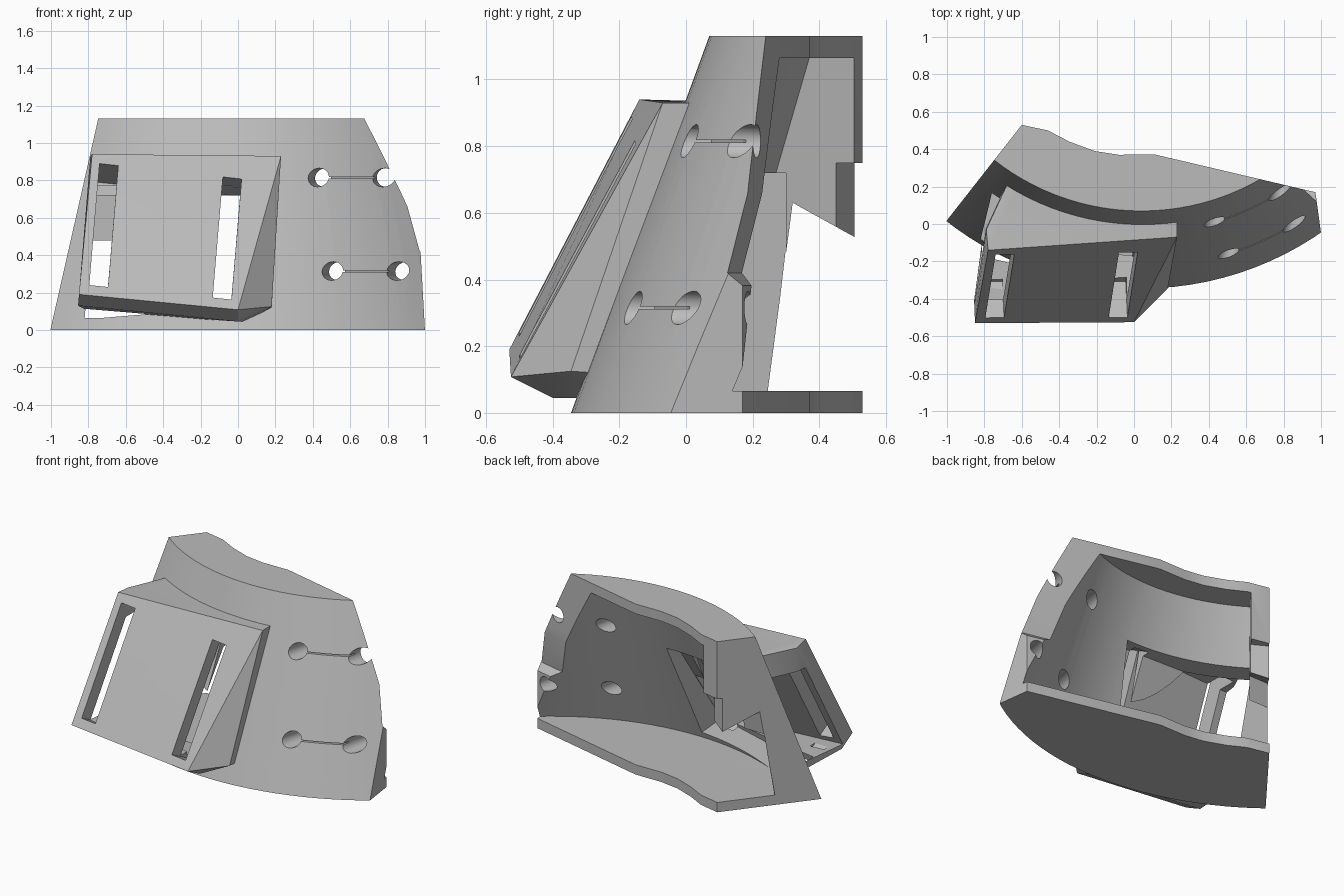
import bpy, bmesh, math
from mathutils import Vector

cube = bpy.data.objects.get("Cube")
if cube:
    bpy.data.objects.remove(cube)

grey = bpy.data.materials.new("plain_grey")
grey.use_nodes = True
COLOUR = (0.5, 0.5, 0.5, 1)
grey.diffuse_color = COLOUR
grey.node_tree.nodes["Principled BSDF"].inputs["Base Color"].default_value = COLOUR

HEIGHT, PLATE, WALL = 1.13, 0.065, 0.14
AXIS = (0.04, 1.345)


def finish(name, bm):
    bmesh.ops.recalc_face_normals(bm, faces=bm.faces)
    mesh = bpy.data.meshes.new(name)
    bm.to_mesh(mesh)
    bm.free()
    mesh.materials.append(grey)
    obj = bpy.data.objects.new(name, mesh)
    bpy.context.collection.objects.link(obj)
    return obj


def hull(name, points):
    bm = bmesh.new()
    for p in points:
        bm.verts.new(p)
    bmesh.ops.convex_hull(bm, input=bm.verts)
    bmesh.ops.dissolve_limit(bm, angle_limit=0.01, verts=bm.verts, edges=bm.edges)
    return finish(name, bm)


def prism(name, outline, z0, z1):
    bm = bmesh.new()
    face = bm.faces.new([bm.verts.new((x, y, z0)) for x, y in outline])
    new = bmesh.ops.extrude_face_region(bm, geom=[face])["geom"]
    bmesh.ops.translate(bm, verts=[v for v in new if isinstance(v, bmesh.types.BMVert)],
                        vec=(0, 0, z1 - z0))
    return finish(name, bm)


def radius(z):
    return 1.69 - 0.367 * z


def frustum(name, inset, z0, z1):
    bm = bmesh.new()
    bmesh.ops.create_cone(bm, cap_ends=True, segments=120, radius1=radius(z0) - inset,
                          radius2=radius(z1) - inset, depth=z1 - z0)
    bmesh.ops.translate(bm, verts=bm.verts, vec=(*AXIS, (z0 + z1) / 2))
    return finish(name, bm)


def combine(target, tool, operation="DIFFERENCE"):
    mod = target.modifiers.new("cut", "BOOLEAN")
    mod.operation, mod.object, mod.solver = operation, tool, "EXACT"
    bpy.context.view_layer.objects.active = target
    bpy.ops.object.modifier_apply(modifier=mod.name)
    bpy.data.objects.remove(tool)


def cone_y(x, z):
    return AXIS[1] - math.sqrt(radius(z) ** 2 - (x - AXIS[0]) ** 2)


def back_y(x):
    return 0.398 - 0.235 * x


def plate_y(x, z):
    return -0.53 + 0.048 * (x + 0.85) + 0.515 * (z - 0.19)


# Curved body: leaning cone trimmed by the upright footprint
body = frustum("curved_bracket", 0, 0, HEIGHT)
footprint = [(-1.6, -0.745), (1.1, -0.78), (1, -0.05), (0.97, 0.17), (0.11, 0.372),
             (-0.08, 0.37), (-0.21, 0.39), (-0.345, 0.44), (-0.46, 0.5), (-0.6, 0.53)]
combine(body, prism("footprint", footprint, -0.1, HEIGHT + 0.1), "INTERSECT")

# Slanted front box, hollow and open on one side
box = hull("front_box", [
    (-0.85, -0.53, 0.19), (0, -0.525, 0.108), (0.18, -0.345, 0.125), (0.23, -0.07, 0.93),
    (-0.78, -0.14, 0.94), (-0.855, -0.41, 0.13), (-0.79, -0.03, 0.925), (0.23, 0.05, 0.93),
    (-0.66, 0.25, 0.93), (0.18, -0.2, 0.115), (0.05, -0.25, 0.045), (0, -0.4, 0.045),
    (-0.8, 0, 0.1)])
inside = []
for x, z in [(-1.2, 0.17), (0, 0.125), (0.1, 0.77), (-1.2, 0.77)]:
    inside += [(x, plate_y(x, z) + 0.125, z), (x, 0.6, z)]
combine(box, hull("box_inside", inside))
combine(body, box, "UNION")

# Main cavity between the floor and the top plate
cavity = frustum("cavity", WALL, PLATE, HEIGHT - PLATE)
limits = [(-1.59, -0.91), (1.8, -0.91), (1.8, 3.4), (1.79, 3.41)]
combine(cavity, prism("cavity_limits", limits[:3] + [(-0.48 + 0.617 * 3.7, 0.505 + 0.787 * 3.7)],
                      -0.1, HEIGHT + 0.1), "INTERSECT")
combine(body, cavity)

# Window from the cavity into the box
combine(body, hull("window", [
    (-0.82, -0.2, PLATE), (0, -0.37, 0.12), (0.1, -0.03, 0.72), (-0.76, 0, 0.72),
    (-0.82, 0.3, PLATE), (0, 0.3, PLATE), (0.1, 0.3, 0.72), (-0.76, 0.3, 0.72)]))

# Opening and rear notch in the side wall
opening = [(0.245, PLATE), (0.32, 0.63), (0.5, 0.53), (0.7, 0.42), (0.7, PLATE)]
combine(body, hull("side_opening", [(x, y, z) for x in (-1.3, -0.3) for y, z in opening]))
combine(body, prism("rear_notch", [(-0.707, 0.554), (-0.436, 0.401), (-0.35, 0.7), (-0.6, 0.7)],
                    0.4, 0.75))

# Sloping relief on the rear strip
combine(body, hull("rear_relief", [(x, back_y(x) + dy, z) for x in (0.5, 1.1)
                                   for dy, z in [(0.002, 0.67), (-0.045, 0.42), (0.002, 0.38)]]))

# Two long slots through the box front
inward = Vector((-0.043, 0.888, -0.457))
for left, top, bottom in [(-0.74, 0.89, 0.24), (-0.08, 0.825, 0.175)]:
    corners = [(left, top), (left + 0.1, top - 0.01),
               (left + 0.045, bottom - 0.01), (left - 0.055, bottom)]
    combine(body, hull("slot", [Vector((x, plate_y(x, z), z)) + inward * d
                                for x, z in corners for d in (-0.08, 0.22)]))

# Bolt holes in pairs, joined by a fine groove
through = Vector((0.229, 0.973, 0))
for x0, x1, z in [(0.43, 0.78, 0.815), (0.505, 0.855, 0.315)]:
    groove = []
    for x in (x0, x1):
        bm = bmesh.new()
        bmesh.ops.create_cone(bm, cap_ends=True, segments=24, radius1=0.05, radius2=0.05, depth=0.9)
        bmesh.ops.rotate(bm, verts=bm.verts, matrix=through.to_track_quat("Z", "Y").to_matrix())
        centre = Vector((x, cone_y(x, z), z))
        bmesh.ops.translate(bm, verts=bm.verts, vec=centre)
        combine(body, finish("bolt_hole", bm))
        groove += [centre + through * d + Vector((0, 0, h))
                   for d in (-0.08, 0.04) for h in (-0.004, 0.004)]
    combine(body, hull("groove", groove))

# Smooth curved faces, sharp edges kept
bpy.ops.object.select_all(action="DESELECT")
body.select_set(True)
bpy.context.view_layer.objects.active = body
bpy.ops.object.shade_smooth_by_angle(angle=math.radians(20))
